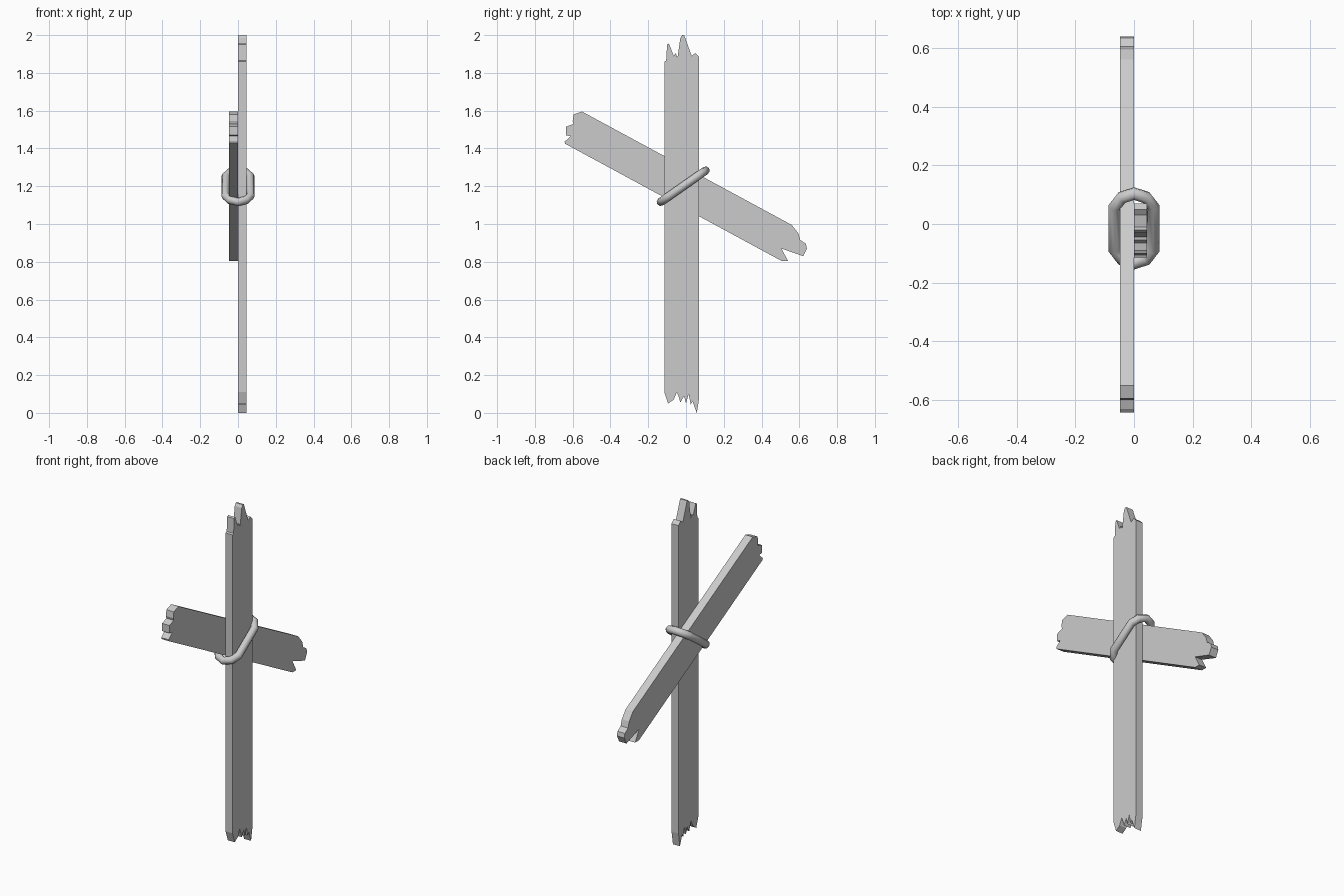
import bpy
import bmesh
import math
from mathutils import Matrix, Vector

default_cube = bpy.data.objects.get("Cube")
if default_cube:
    bpy.data.objects.remove(default_cube, do_unlink=True)

# One plain grey for everything
grey = bpy.data.materials.new("plain_grey")
grey.use_nodes = True
colour = (0.6, 0.6, 0.6, 1)
grey.diffuse_color = colour
grey.node_tree.nodes["Principled BSDF"].inputs["Base Color"].default_value = colour


def finish(name, bm):
    """Turn a bmesh into a named, coloured object."""
    bmesh.ops.recalc_face_normals(bm, faces=bm.faces)
    mesh = bpy.data.meshes.new(name)
    bm.to_mesh(mesh)
    bm.free()
    mesh.materials.append(grey)
    obj = bpy.data.objects.new(name, mesh)
    bpy.context.collection.objects.link(obj)
    return obj


def plank(name, outline, x_start, thickness):
    """Extrude a side outline of (y, z) points along x."""
    bm = bmesh.new()
    face = bm.faces.new([bm.verts.new((x_start, y, z)) for y, z in outline])
    extruded = bmesh.ops.extrude_face_region(bm, geom=[face])
    moved = [g for g in extruded["geom"] if isinstance(g, bmesh.types.BMVert)]
    bmesh.ops.translate(bm, verts=moved, vec=(thickness, 0, 0))
    return finish(name, bm)


def closed_tube(name, path, radius, sides, matrix):
    """Sweep a round section along a closed path lying in the local xy plane."""
    bm = bmesh.new()
    rings = []
    for i, point in enumerate(path):
        before = (point - path[i - 1]).normalized()
        after = (path[(i + 1) % len(path)] - point).normalized()
        tangent = (before + after).normalized()
        outward = tangent.cross(Vector((0, 0, 1)))
        ring = []
        for k in range(sides):
            a = math.tau * k / sides
            offset = outward * math.cos(a) + Vector((0, 0, math.sin(a)))
            ring.append(bm.verts.new(matrix @ (point + offset * radius)))
        rings.append(ring)
    for i, ring in enumerate(rings):
        following = rings[(i + 1) % len(rings)]
        for k in range(sides):
            n = (k + 1) % sides
            bm.faces.new((ring[k], ring[n], following[n], following[k]))
    return finish(name, bm)


# Upright plank with splintered top and bottom
upright_top = [(-.115, 1.86), (-.105, 1.865), (-.1, 1.95), (-.09, 1.955),
               (-.065, 1.89), (-.055, 1.905), (-.045, 1.88), (-.03, 1.985),
               (-.02, 2), (-.01, 2), (.03, 1.89), (.05, 1.905), (.07, 1.885)]
upright_bottom = [(.07, .08), (.057, 0), (.035, .06), (.025, .045), (.014, .1),
                  (0, .05), (-.01, .09), (-.03, .055), (-.037, .08),
                  (-.048, .11), (-.065, .07), (-.095, .05), (-.115, .11)]
plank("upright_plank", upright_top + upright_bottom, 0, .045)

# Slanted cross plank with broken ends
high_end = [(-.55, 1.595), (-.595, 1.58), (-.6, 1.545), (-.595, 1.53),
            (-.635, 1.515), (-.635, 1.47), (-.61, 1.465), (-.643, 1.435),
            (-.64, 1.425)]
low_end = [(.505, .805), (.54, .805), (.505, .87), (.62, .83), (.64, .87),
           (.635, .895), (.605, .915), (.595, .95), (.56, .995)]
plank("cross_plank", high_end + low_end, -.048, .048)

# Tilted rope loop that binds the two planks
quarter = [(.066, .09), (.042, .128), (0, .145)]
half = quarter + [(-x, u) for x, u in quarter[1::-1]]
path = [Vector((x, u, 0)) for x, u in half]
path += [-p for p in path]
tilt = Matrix.Translation((0, -.015, 1.2)) @ Matrix.Rotation(math.radians(35), 4, "X")
rope = closed_tube("rope_loop", path, .022, 8, tilt)
bpy.ops.object.select_all(action="DESELECT")
rope.select_set(True)
bpy.context.view_layer.objects.active = rope
bpy.ops.object.shade_smooth_by_angle(angle=math.radians(60))
